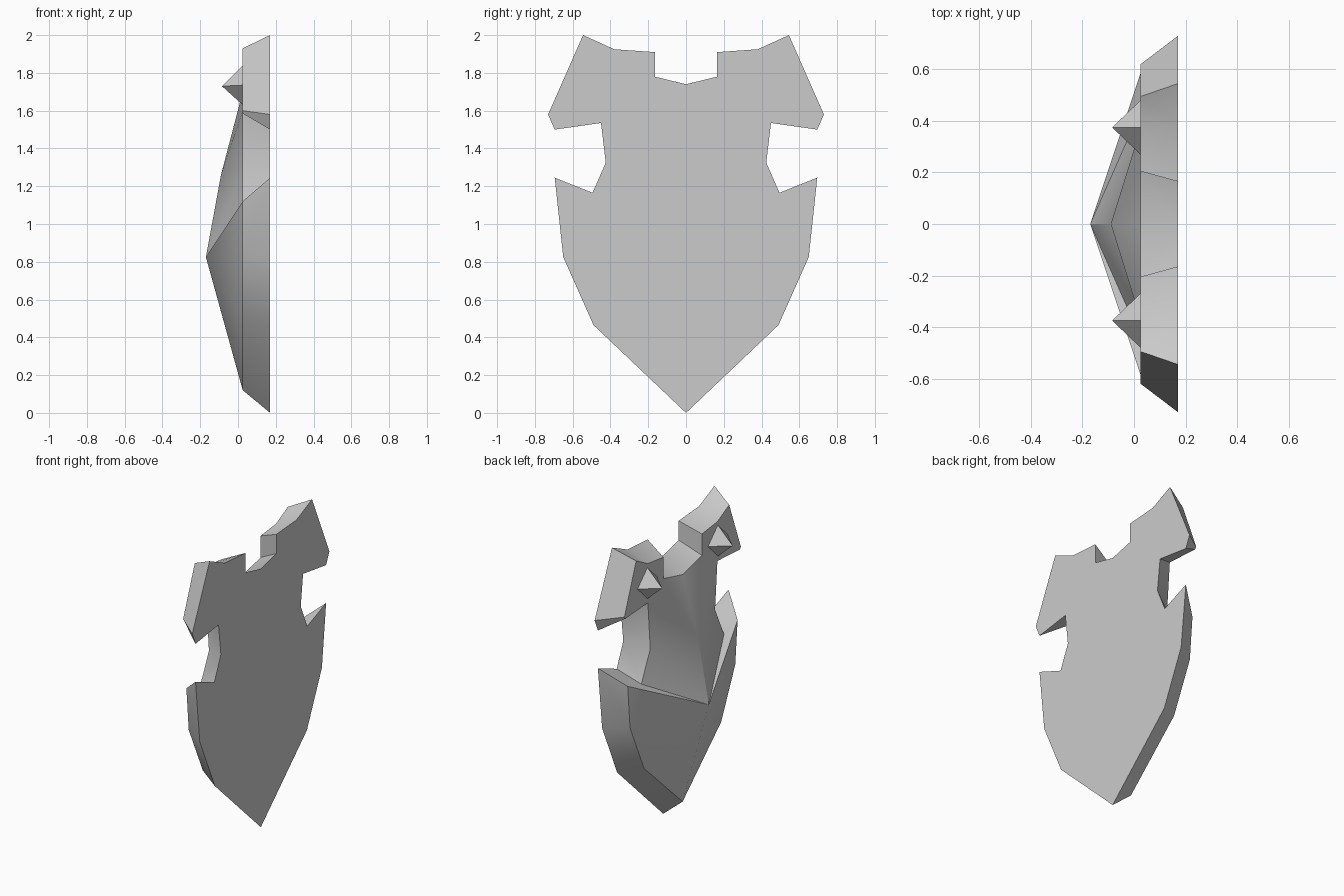
import bpy, bmesh, math
from mathutils import Vector

old = bpy.data.objects.get("Cube")
if old:
    bpy.data.objects.remove(old, do_unlink=True)

# One plain material for the whole shield
grey = bpy.data.materials.new("plain grey")
grey.use_nodes = True
colour = (0.6, 0.6, 0.6, 1)
grey.diffuse_color = colour
grey.node_tree.nodes["Principled BSDF"].inputs["Base Color"].default_value = colour

BACK_X, RIM_X = 0.17, 0.025


def finish(name, bm, smooth):
    """Recalculate normals, store the mesh and shade it."""
    bmesh.ops.recalc_face_normals(bm, faces=bm.faces[:])
    mesh = bpy.data.meshes.new(name)
    bm.to_mesh(mesh)
    bm.free()
    mesh.materials.append(grey)
    obj = bpy.data.objects.new(name, mesh)
    bpy.context.collection.objects.link(obj)
    if smooth:
        bpy.ops.object.select_all(action="DESELECT")
        obj.select_set(True)
        bpy.context.view_layer.objects.active = obj
        bpy.ops.object.shade_smooth_by_angle(angle=math.radians(30))
    return obj


# Half outlines (y, z) from the top notch down to the bottom tip
back_outline = [(0, 1.74), (.165, 1.78), (.165, 1.91), (.38, 1.925), (.545, 2),
                (.73, 1.58), (.695, 1.5), (.45, 1.535), (.425, 1.325),
                (.495, 1.165), (.695, 1.245), (.65, .825), (.49, .465), (0, 0)]
rim_outline = [(0, 1.65), (.205, 1.7), (.205, 1.845), (.37, 1.865), (.495, 1.93),
               (.62, 1.6), (.61, 1.585), (.37, 1.6), (.345, 1.28),
               (.44, 1.08), (.585, 1.12), (.56, .83), (.41, .5), (0, .12)]

# Shield body: flat back, bevelled walls, domed front
bm = bmesh.new()
back = [bm.verts.new((BACK_X, y, z)) for y, z in back_outline]
rim = [bm.verts.new((RIM_X, y, z)) for y, z in rim_outline]
peak = bm.verts.new((-0.17, 0, 0.825))
brow = bm.verts.new((-0.09, 0, 1.26))

bm.faces.new(back)
for i in range(len(back) - 1):
    bm.faces.new((back[i], back[i + 1], rim[i + 1], rim[i]))

# Flat shoulder and the fans of the dome
bm.faces.new(rim[1:8])
for i in range(8, len(rim) - 1):
    bm.faces.new((peak, rim[i], rim[i + 1]))
bm.faces.new((peak, brow, rim[8]))
for a, b in ((8, 7), (7, 1), (1, 0)):
    bm.faces.new((brow, rim[a], rim[b]))

# Mirror the half across the middle
bmesh.ops.mirror(bm, geom=bm.verts[:] + bm.edges[:] + bm.faces[:],
                 axis="Y", merge_dist=0.0001)
finish("shield_body", bm, smooth=True)

# Four-sided studs with a diamond base on each shoulder
for side, label in ((1, "rear"), (-1, "front")):
    bm = bmesh.new()
    centre = Vector((RIM_X, side * 0.375, 1.735))
    tip = bm.verts.new(centre + Vector((-0.11, 0, -0.005)))
    base = []
    for k in range(4):
        a = k * math.pi / 2
        base.append(bm.verts.new(centre + 0.105 * Vector((0, math.cos(a), math.sin(a)))))
    bm.faces.new(base)
    for k in range(4):
        bm.faces.new((tip, base[k], base[(k + 1) % 4]))
    finish(label + "_shoulder_stud", bm, smooth=False)
